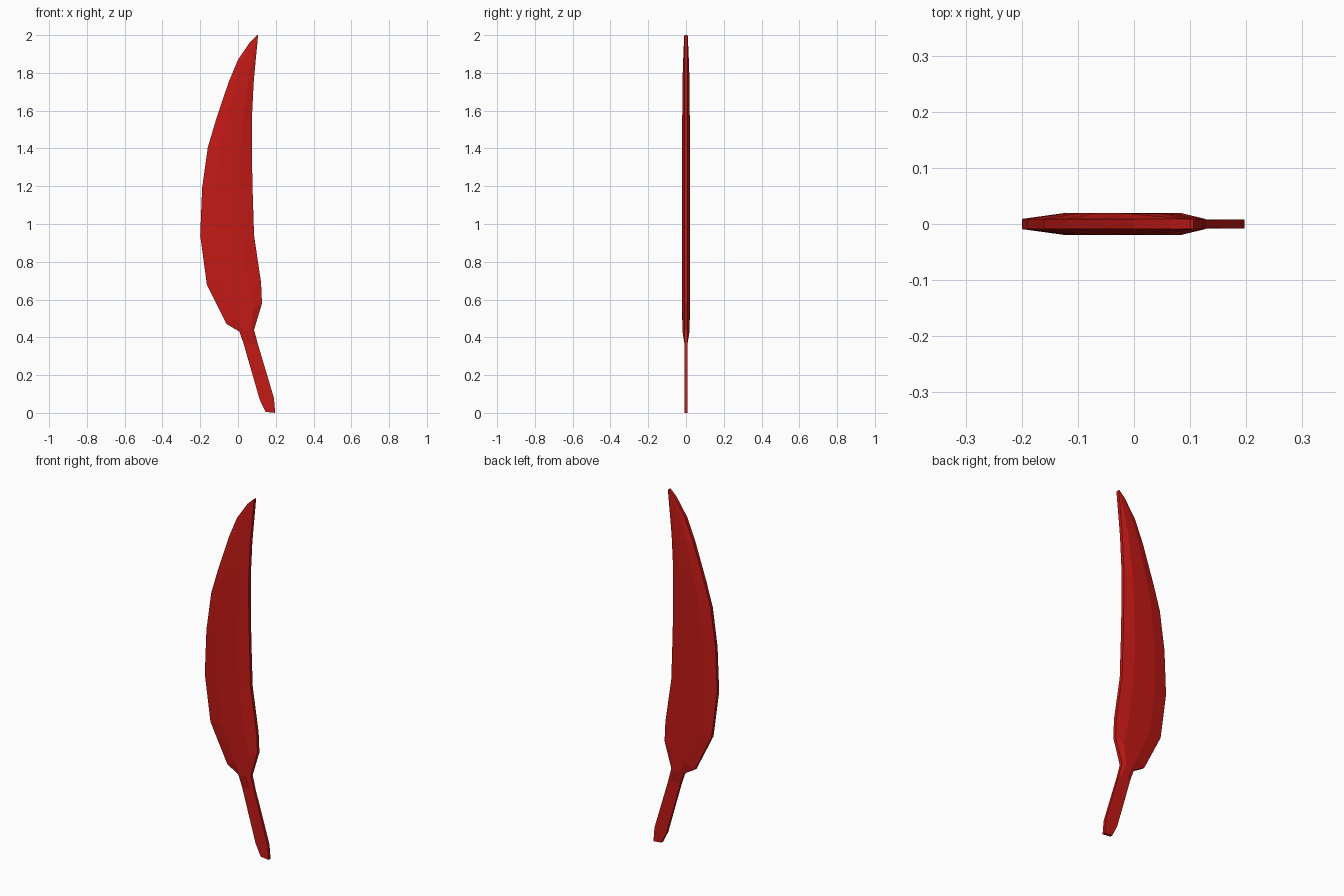
import bpy, bmesh

# Rows up the feather: left edge x, z; right edge x, z; edge half-thickness; middle half-thickness
ROWS = [
    (0.147, 0.005, 0.197, 0.000, 0.008, 0.008),   # quill foot
    (0.115, 0.070, 0.190, 0.080, 0.008, 0.008),
    (0.030, 0.365, 0.105, 0.365, 0.007, 0.008),   # quill top
    (0.008, 0.430, 0.085, 0.440, 0.009, 0.019),   # vane starts
    (-0.060, 0.470, 0.127, 0.580, 0.009, 0.020),
    (-0.165, 0.680, 0.122, 0.690, 0.009, 0.020),
    (-0.200, 0.940, 0.085, 0.940, 0.009, 0.020),
    (-0.190, 1.190, 0.077, 1.190, 0.009, 0.020),
    (-0.160, 1.405, 0.073, 1.395, 0.009, 0.020),
    (-0.120, 1.540, 0.073, 1.550, 0.009, 0.020),
    (-0.050, 1.750, 0.083, 1.750, 0.009, 0.019),
    (0.000, 1.870, 0.093, 1.860, 0.009, 0.015),
    (0.065, 1.965, 0.103, 1.960, 0.009, 0.011),
    (0.101, 2.000, 0.106, 2.000, 0.009, 0.009),   # tip
]

bm = bmesh.new()
rings = []
for xl, zl, xr, zr, e, t in ROWS:
    # Flattened octagon section
    section = [(0, -e), (0.28, -t), (0.76, -t), (1, -e),
               (1, e), (0.76, t), (0.28, t), (0, e)]
    rings.append([bm.verts.new((xl + (xr - xl) * f, y, zl + (zr - zl) * f))
                  for f, y in section])

# Skin the sections and close both ends
for a, b in zip(rings, rings[1:]):
    for i in range(8):
        j = (i + 1) % 8
        bm.faces.new((a[i], a[j], b[j], b[i]))
bm.faces.new(rings[0][::-1])
bm.faces.new(rings[-1])
bmesh.ops.recalc_face_normals(bm, faces=bm.faces)

mesh = bpy.data.meshes.new("feather")
bm.to_mesh(mesh)
bm.free()
feather = bpy.data.objects.new("feather", mesh)
bpy.context.collection.objects.link(feather)

red = bpy.data.materials.new("red")
red.diffuse_color = (0.55, 0.01, 0.008, 1)
mesh.materials.append(red)
